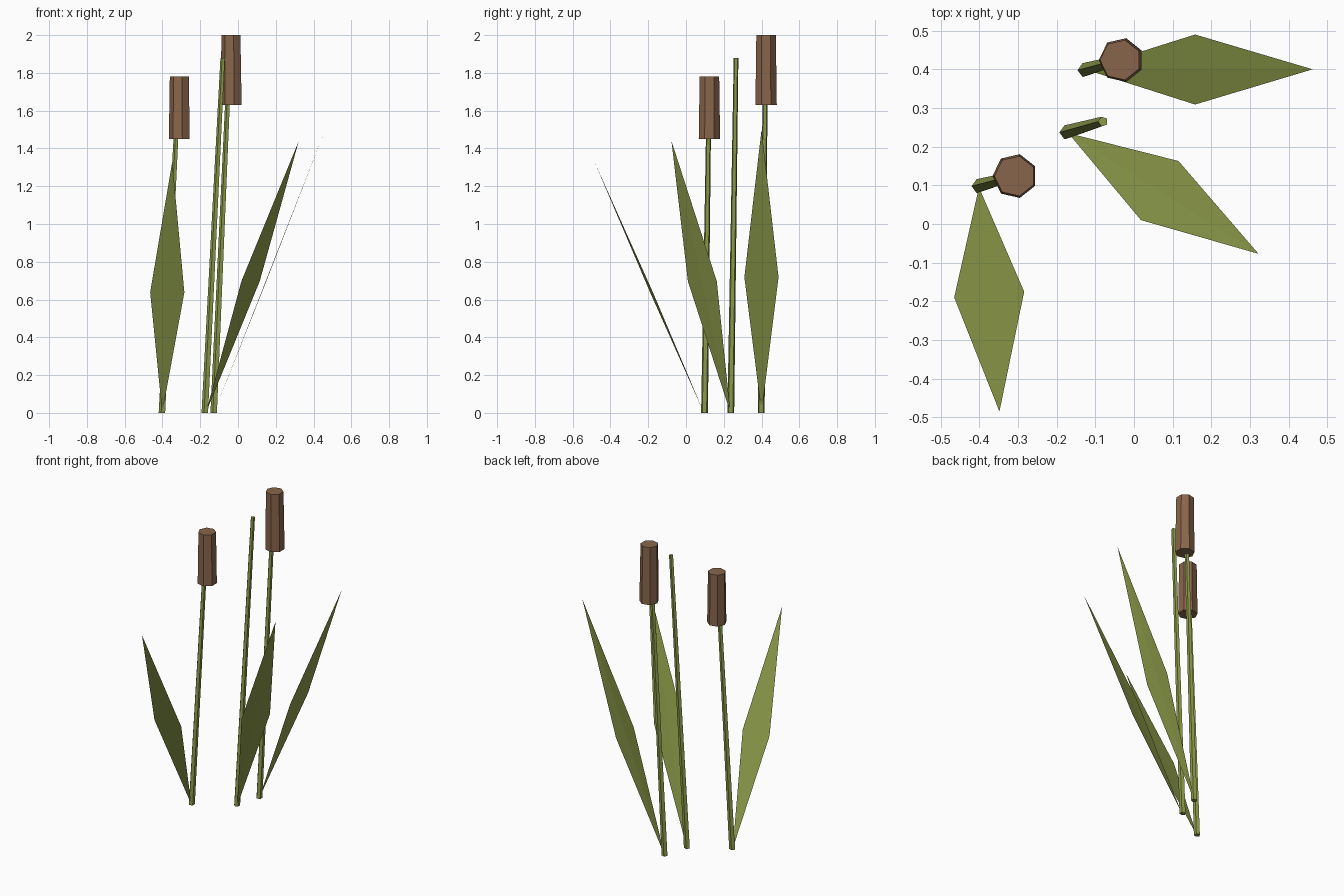
import bpy
import bmesh
from math import cos, sin, pi, tau
from mathutils import Vector

cube = bpy.data.objects.get("Cube")
if cube:
    bpy.data.objects.remove(cube, do_unlink=True)


def make_material(name, rgb):
    mat = bpy.data.materials.new(name)
    mat.use_nodes = True
    mat.diffuse_color = (*rgb, 1)
    mat.node_tree.nodes["Principled BSDF"].inputs["Base Color"].default_value = (*rgb, 1)
    return mat


green = make_material("reed_green", (0.27, 0.335, 0.07))
brown = make_material("seed_head_brown", (0.25, 0.13, 0.07))


def add_object(name, bm, mat):
    mesh = bpy.data.meshes.new(name)
    bm.to_mesh(mesh)
    bm.free()
    mesh.materials.append(mat)
    obj = bpy.data.objects.new(name, mesh)
    bpy.context.collection.objects.link(obj)
    return obj


def add_prism(name, bottom, top, r_bottom, r_top, sides, mat):
    """Tapered prism with level end caps, one corner pointing to -x."""
    bm = bmesh.new()
    rings = []
    for centre, r in ((bottom, r_bottom), (top, r_top)):
        angles = [pi + tau * i / sides for i in range(sides)]
        rings.append([bm.verts.new(Vector(centre) + Vector((r * cos(a), r * sin(a), 0)))
                      for a in angles])
    low, high = rings
    bm.faces.new(low[::-1])
    bm.faces.new(high)
    for i in range(sides):
        j = (i + 1) % sides
        bm.faces.new((low[i], low[j], high[j], high[i]))
    return add_object(name, bm, mat)


def add_leaf(name, base, side_a, side_b, tip):
    """Pointed blade of two triangles folded along its midrib."""
    bm = bmesh.new()
    b, s, t, u = [bm.verts.new(p) for p in (base, side_a, tip, side_b)]
    bm.faces.new((b, s, t))
    bm.faces.new((b, t, u))
    return add_object(name, bm, green)


# Leaning stems
add_prism("right_stem", (-0.401, 0.098, 0), (-0.315, 0.122, 1.7), 0.019, 0.013, 5, green)
add_prism("middle_stem", (-0.174, 0.237, 0), (-0.08, 0.265, 1.88), 0.019, 0.013, 5, green)
add_prism("back_stem", (-0.127, 0.398, 0), (-0.043, 0.422, 1.9), 0.019, 0.013, 5, green)

# Upright seed heads
add_prism("right_seed_head", (-0.308, 0.124, 1.45), (-0.308, 0.124, 1.78), 0.058, 0.053, 7, brown)
add_prism("back_seed_head", (-0.033, 0.424, 1.63), (-0.035, 0.424, 2.0), 0.058, 0.053, 7, brown)

# Blades growing from the foot of each stem
add_leaf("front_leaf", (-0.401, 0.095, 0), (-0.465, -0.19, 0.638),
         (-0.284, -0.175, 0.638), (-0.348, -0.485, 1.33))
add_leaf("middle_leaf", (-0.17, 0.235, 0), (0.018, 0.01, 0.697),
         (0.115, 0.163, 0.697), (0.322, -0.077, 1.44))
add_leaf("back_leaf", (-0.127, 0.4, 0), (0.158, 0.309, 0.718),
         (0.158, 0.49, 0.718), (0.462, 0.4, 1.5))
